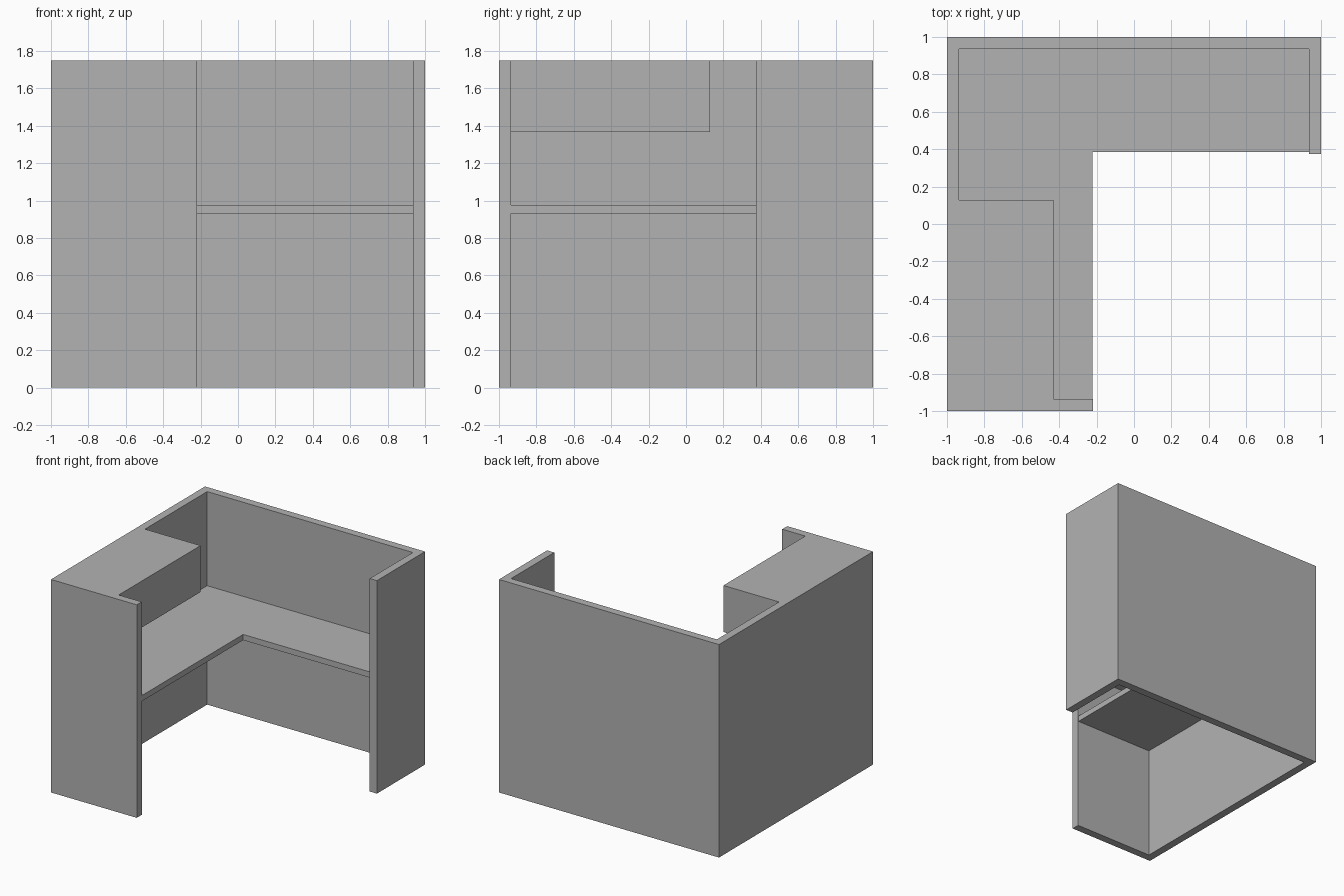
import bpy
import bmesh

default_cube = bpy.data.objects.get("Cube")
if default_cube:
    bpy.data.objects.remove(default_cube, do_unlink=True)

# Single flat grey
grey = bpy.data.materials.new("light_grey")
grey.use_nodes = True
colour = (0.448, 0.448, 0.448, 1)
grey.diffuse_color = colour
grey.node_tree.nodes["Principled BSDF"].inputs["Base Color"].default_value = colour

HEIGHT = 1.75
OUT, IN = 1.0, 0.935          # outer and inner wall faces
DESK_X, DESK_Y = -0.22, 0.385  # free edges of the desk
WING_Y = 0.375                 # front edge of the short side wall


def extrude_plan(name, outline, bottom, top):
    """Extrude a counter-clockwise plan outline from bottom to top."""
    bm = bmesh.new()
    face = bm.faces.new([bm.verts.new((x, y, bottom)) for x, y in outline])
    result = bmesh.ops.extrude_face_region(bm, geom=[face], use_keep_orig=True)
    for item in result["geom"]:
        if isinstance(item, bmesh.types.BMVert):
            item.co.z = top
    bmesh.ops.recalc_face_normals(bm, faces=bm.faces[:])
    mesh = bpy.data.meshes.new(name)
    bm.to_mesh(mesh)
    bm.free()
    mesh.materials.append(grey)
    obj = bpy.data.objects.new(name, mesh)
    bpy.context.collection.objects.link(obj)
    return obj


# Continuous partition wall around the workspace
extrude_plan("partition_walls", [
    (-OUT, -OUT), (DESK_X, -OUT), (DESK_X, -IN), (-IN, -IN),
    (-IN, IN), (IN, IN), (IN, WING_Y), (OUT, WING_Y),
    (OUT, OUT), (-OUT, OUT)], 0, HEIGHT)

# L-shaped worktop fitted between the walls
extrude_plan("desk_top", [
    (-IN, -IN), (DESK_X - 0.003, -IN), (DESK_X - 0.003, DESK_Y),
    (IN, DESK_Y), (IN, IN), (-IN, IN)], 0.93, 0.977)

# Overhead cabinet on the long side wall
extrude_plan("overhead_cabinet", [
    (-IN, -IN), (-0.43, -IN), (-0.43, 0.128), (-IN, 0.128)], 1.368, HEIGHT)
